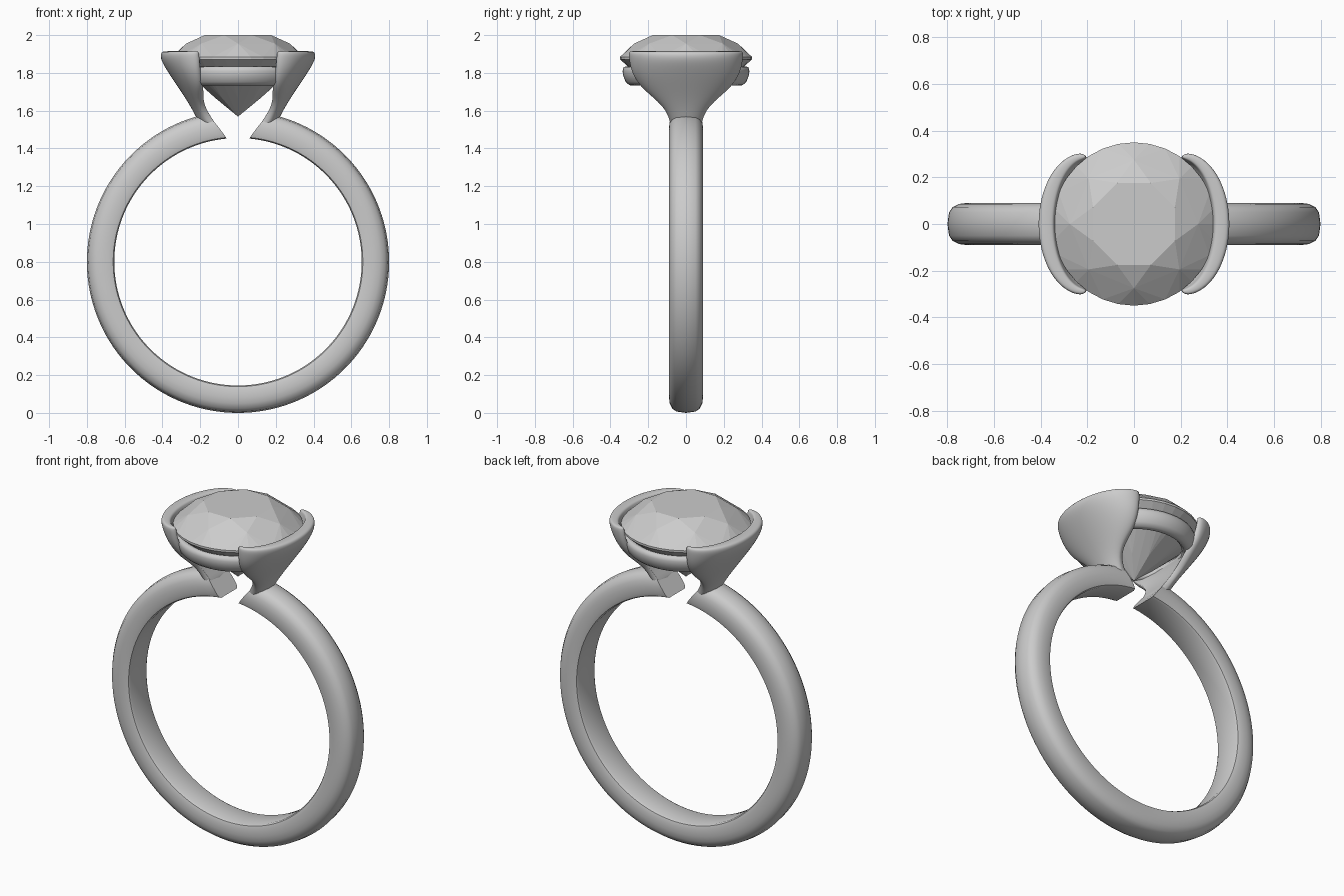
import bpy, bmesh
from math import sin, cos, pi, radians, asin

if "Cube" in bpy.data.objects:
    bpy.data.objects.remove(bpy.data.objects["Cube"])

GREY = (0.6, 0.6, 0.6, 1)
metal = bpy.data.materials.new("plain grey")
metal.use_nodes = True
metal.diffuse_color = GREY
metal.node_tree.nodes["Principled BSDF"].inputs["Base Color"].default_value = GREY


def finish(name, bm, smooth_angle=None):
    """Turn a bmesh into a named object, optionally smooth with sharp edges."""
    bmesh.ops.recalc_face_normals(bm, faces=bm.faces)
    mesh = bpy.data.meshes.new(name)
    bm.to_mesh(mesh)
    bm.free()
    mesh.materials.append(metal)
    if smooth_angle:
        mesh.shade_smooth()
        mesh.set_sharp_from_angle(angle=radians(smooth_angle))
    obj = bpy.data.objects.new(name, mesh)
    bpy.context.collection.objects.link(obj)
    return obj


def loft(bm, sections, closed=False):
    """Skin closed cross-sections; return the rings of vertices."""
    rings = [[bm.verts.new(p) for p in s] for s in sections]
    pairs = list(zip(rings, rings[1:]))
    if closed:
        pairs.append((rings[-1], rings[0]))
    for a, b in pairs:
        n = len(a)
        for i in range(n):
            j = (i + 1) % n
            bm.faces.new((a[i], a[j], b[j], b[i]))
    return rings


# Band: D-shaped section swept round the finger, open with slanted ends on top
R_IN, R_OUT, CENTRE = 0.655, 0.8, 0.8
half = [(R_IN, 0), (R_IN, 0.072), (0.661, 0.084), (0.68, 0.09), (0.72, 0.09),
        (0.75, 0.086), (0.778, 0.072), (0.793, 0.05), (R_OUT, 0)]
profile = half + [(r, -y) for r, y in half[-2:0:-1]]
gap_in, gap_out = asin(0.06 / R_IN), asin(0.165 / R_OUT)
STEPS = 128
sections = []
for k in range(STEPS + 1):
    ring = []
    for r, y in profile:
        gap = gap_in + (gap_out - gap_in) * (r - R_IN) / (R_OUT - R_IN)
        t = gap + (2 * pi - 2 * gap) * k / STEPS
        ring.append((r * sin(t), y, CENTRE + r * cos(t)))
    sections.append(ring)
bm = bmesh.new()
rings = loft(bm, sections)
for end in (rings[0], rings[-1]):
    bm.faces.new(end)
finish("band", bm, 40)

# Holders: crescent sections widening from the band ends up to the rim
# z, outer end x, outer middle x, outer half width, inner end x, middle x, half width
levels = [
    (1.50, 0.13, 0.19, 0.080, 0.095, 0.095, 0.075),
    (1.58, 0.18, 0.228, 0.092, 0.155, 0.155, 0.085),
    (1.65, 0.21, 0.268, 0.150, 0.185, 0.190, 0.125),
    (1.72, 0.20, 0.315, 0.242, 0.175, 0.220, 0.210),
    (1.80, 0.21, 0.370, 0.293, 0.190, 0.280, 0.262),
    (1.87, 0.215, 0.412, 0.306, 0.195, 0.335, 0.280),
    (1.905, 0.22, 0.412, 0.308, 0.197, 0.344, 0.282),
    (1.915, 0.22, 0.398, 0.300, 0.200, 0.352, 0.286),
]
N = 12
angles = [-pi / 2 + pi * i / N for i in range(N + 1)]
for side, name in ((1, "left_holder"), (-1, "right_holder")):
    bm = bmesh.new()
    sections = []
    for z, oe, om, ow, ie, im, iw in levels:
        outer = [(side * (oe + (om - oe) * cos(a)), ow * sin(a), z) for a in angles]
        inner = [(side * (ie + (im - ie) * cos(a)), iw * sin(a), z) for a in angles]
        sections.append(outer + inner[::-1])
    rings = loft(bm, sections)
    for ring in (rings[0], rings[-1]):
        for i in range(N):
            bm.faces.new((ring[i], ring[i + 1], ring[-2 - i], ring[-1 - i]))
    holder = finish(name, bm, 180)
    holder.modifiers.new("rounding", "SUBSURF").levels = 2
    holder.modifiers["rounding"].render_levels = 2

# Gallery ring: rounded collar under the gem
collar = [(0.275, 1.732), (0.30, 1.735), (0.32, 1.752), (0.332, 1.785),
          (0.336, 1.81), (0.33, 1.83), (0.315, 1.835), (0.295, 1.828),
          (0.265, 1.79), (0.258, 1.75)]
bm = bmesh.new()
loft(bm, [[(r * cos(2 * pi * k / 64), r * sin(2 * pi * k / 64), z) for r, z in collar]
          for k in range(64)], closed=True)
finish("gallery_ring", bm, 60)

# Gem: hull of the table, star, girdle, pavilion and culet points
bm = bmesh.new()
# radius, height, points, turn in fractions of a step
gem_rings = [(0.19, 2.0, 8, 0.5), (0.275, 1.955, 8, 0), (0.35, 1.884, 32, 0),
             (0.35, 1.872, 32, 0), (0.12, 1.667, 8, 0), (0.002, 1.57, 8, 0)]
for r, z, n, turn in gem_rings:
    for k in range(n):
        a = 2 * pi * (k + turn) / n
        bm.verts.new((r * cos(a), r * sin(a), z))
bmesh.ops.convex_hull(bm, input=bm.verts)
bmesh.ops.dissolve_limit(bm, angle_limit=radians(1), verts=bm.verts, edges=bm.edges)
finish("gem", bm)
